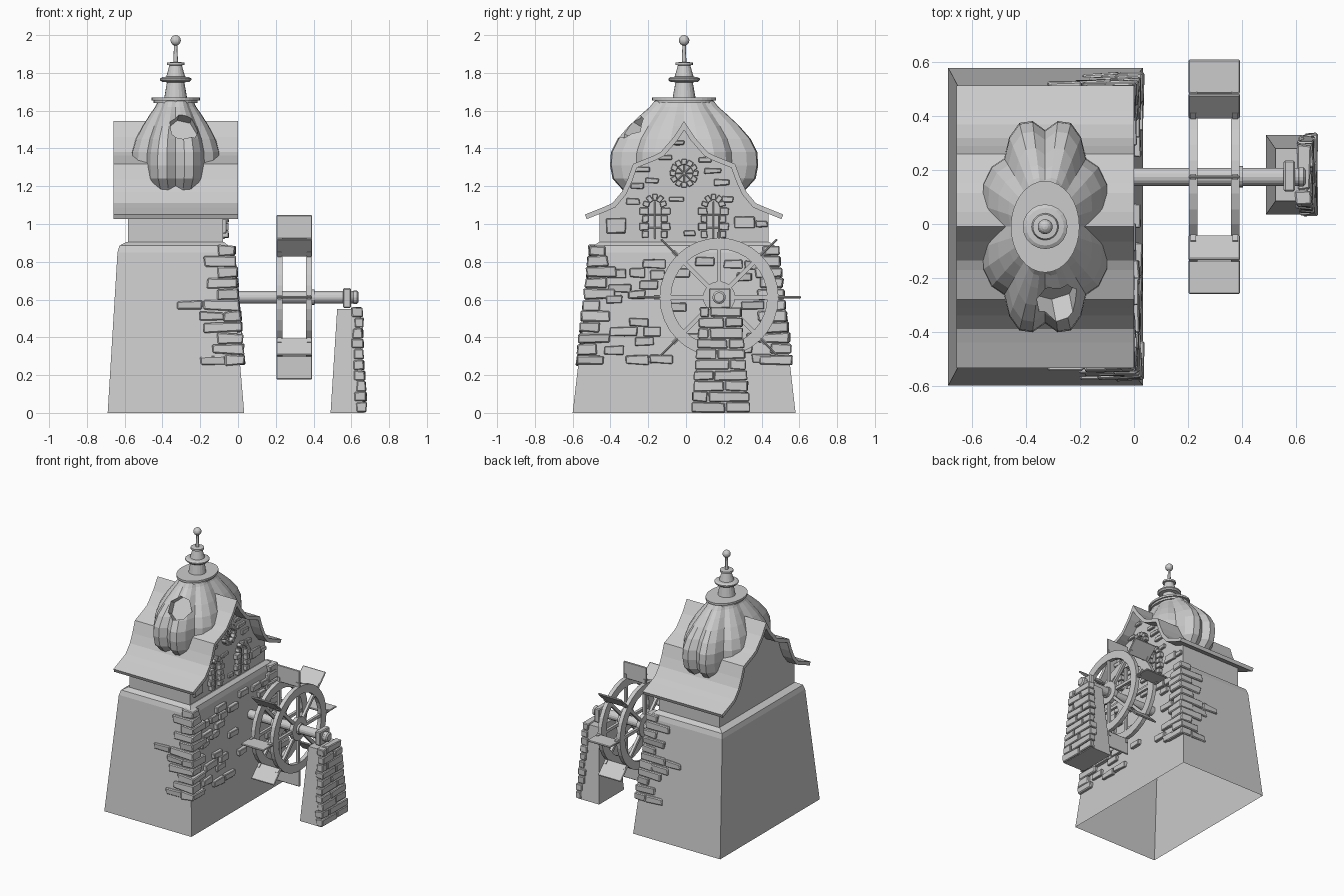
import bpy, bmesh, math, random
from mathutils import Matrix, Vector

if "Cube" in bpy.data.objects:
    bpy.data.objects.remove(bpy.data.objects["Cube"])

random.seed(4)
CY = -0.01  # building centre line


def finish(name, bm, bevel=0.0):
    bmesh.ops.recalc_face_normals(bm, faces=bm.faces)
    me = bpy.data.meshes.new(name)
    bm.to_mesh(me)
    bm.free()
    ob = bpy.data.objects.new(name, me)
    bpy.context.collection.objects.link(ob)
    if bevel:
        m = ob.modifiers.new("bevel", 'BEVEL')
        m.width, m.segments = bevel, 1
    return ob


def block(bm, c, s, rot=0.0, jit=0.0):
    mat = Matrix.Translation(c) @ Matrix.Rotation(rot, 4, 'X') @ Matrix.Diagonal((*s, 1))
    for v in bmesh.ops.create_cube(bm, size=1, matrix=mat)['verts']:
        v.co += Vector([random.uniform(-jit, jit) for _ in range(3)])


def loft(bm, rings, bottom=True, top=True, loop=False):
    rings = [[bm.verts.new(p) for p in r] for r in rings]
    n = len(rings[0])
    for a, b in zip(rings, rings[1:] + (rings[:1] if loop else [])):
        for i in range(n):
            bm.faces.new((a[i], a[(i + 1) % n], b[(i + 1) % n], b[i]))
    if bottom and not loop:
        bm.faces.new(rings[0][::-1])
    if top and not loop:
        bm.faces.new(rings[-1])


def lathe(bm, pts, seg, mat, loop=False):
    loft(bm, [[mat @ Vector((r * math.cos(2 * math.pi * i / seg), r * math.sin(2 * math.pi * i / seg), z))
               for i in range(seg)] for r, z in pts], loop=loop)


def rect(x0, x1, y0, y1, z):
    return [(x0, y0, z), (x1, y0, z), (x1, y1, z), (x0, y1, z)]


# Tapered lower walls with open underside
bm = bmesh.new()
loft(bm, [rect(-.69, .033, -.60, .58, 0), rect(-.638, -.04, -.502, .482, .85),
          rect(-.628, -.05, -.49, .47, .885), rect(-.59, -.075, -.46, .44, .905)], bottom=False)
finish("lower_walls", bm)

# Roof profile (half), swept along x as a thin shell
half = [(0, 1.545), (.055, 1.46), (.125, 1.38), (.16, 1.362), (.27, 1.318), (.30, 1.235),
        (.33, 1.17), (.38, 1.11), (.43, 1.088), (.525, 1.05)]
prof = [(-y, z) for y, z in half[:0:-1]] + half
bm = bmesh.new()
rows = [[bm.verts.new((x, y + CY, z)) for x in (-.66, 0)] for y, z in prof]
for a, b in zip(rows, rows[1:]):
    bm.faces.new((a[0], a[1], b[1], b[0]))
roof = finish("roof", bm)
if roof.data.polygons[0].normal.z < 0:
    roof.data.flip_normals()
m = roof.modifiers.new("thickness", 'SOLIDIFY')
m.thickness, m.offset, m.use_even_offset = .026, -1, True

# Upper walls with gables under the roof
g = [(y, z - .018) for y, z in half[:-1]] + [(.447, 1.062), (.447, .89)]
g = [(-y, z) for y, z in g[:0:-1]] + g
bm = bmesh.new()
loft(bm, [[(x, y + CY, z) for y, z in g] for x in (-.583, -.08)])
finish("upper_walls", bm)

# Lobed onion dome, narrower in x
bm = bmesh.new()
dome_prof = [(.27, 1.10), (.355, 1.19), (.403, 1.24), (.417, 1.31), (.412, 1.38), (.375, 1.45),
             (.31, 1.52), (.24, 1.58), (.19, 1.62), (.165, 1.65)]
rings = []
for r, z in dome_prof:
    ring = []
    for i in range(32):
        t = 2 * math.pi * i / 32
        k = r * (1 - .14 * (1 - abs(math.sin(4 * t))) * min(1, r / .3))
        ring.append((-.33 + .6 * k * math.cos(t), CY + k * math.sin(t), z))
    rings.append(ring)
loft(bm, rings)
dome = finish("dome", bm)

# Broken opening in the dome
bm = bmesh.new()
aim = Vector((.15, -.8, .5)).normalized()
mat = (Matrix.Translation((-.285, -.29, 1.51)) @ aim.to_track_quat('Z', 'Y').to_matrix().to_4x4()
       @ Matrix.Diagonal((.08, .09, 1, 1)))
lathe(bm, [(1, -.07), (1, .2)], 7, mat)
cutter = finish("dome_cutter", bm)
cutter.hide_render = True
m = dome.modifiers.new("opening", 'BOOLEAN')
m.operation, m.object, m.solver = 'DIFFERENCE', cutter, 'EXACT'
bpy.context.view_layer.objects.active = dome
bpy.ops.object.modifier_apply(modifier=m.name)
bpy.data.objects.remove(cutter)

# Oval collar and stepped finial
bm = bmesh.new()
at = Matrix.Translation((-.33, CY, 0))
lathe(bm, [(.155, 1.64), (.155, 1.655), (.17, 1.655), (.17, 1.67)], 32, at @ Matrix.Diagonal((.75, 1, 1, 1)))
lathe(bm, [(.062, 1.66), (.046, 1.75), (.072, 1.752), (.083, 1.762), (.083, 1.77), (.07, 1.778), (.05, 1.78),
           (.033, 1.84), (.046, 1.842), (.046, 1.855), (.012, 1.858), (.009, 1.95)], 20, at)
bmesh.ops.create_uvsphere(bm, u_segments=14, v_segments=8, radius=.028,
                          matrix=Matrix.Translation((-.33, CY, 1.972)))
finish("finial", bm)

# Corner stones, alternating long and short, wrapping onto front and back
wall_x = lambda z: .033 - .086 * z
bm = bmesh.new()
for s in (-1, 1):
    for i in range(11):
        z = .28 + i * .058
        yw = CY + s * (.59 - .115 * z + .014)
        L, W = random.uniform(.09, .14) + .06 * (i % 2), random.uniform(.09, .12) + .05 * ((i + 1) % 2)
        if i == 10:
            L = W = .09
        block(bm, (wall_x(z) + .026 - L / 2, yw - s * W / 2, z), (L, W, .053), jit=.006)
        if i in (0, 4, 5):
            block(bm, (wall_x(z) - L - .04, yw - s * .03, z - .002), (.13, .055, .048), jit=.006)
finish("corner_stones", bm, .006)

# Scattered stones on the wheel side
bm = bmesh.new()
for y, z, w in [(-.37, .74, .1), (-.17, .79, .12), (-.26, .74, .08), (-.15, .73, .08), (-.2, .675, .1), (-.35, .66, .12),
                (-.26, .625, .09), (-.38, .6, .08), (-.25, .48, .1), (-.33, .43, .14), (-.18, .43, .09),
                (-.22, .38, .1), (-.38, .33, .1), (-.26, .28, .12), (-.13, .285, .12), (-.03, .74, .1),
                (.1, .8, .1), (.25, .79, .1), (.36, .78, .1), (.31, .72, .08), (.35, .57, .12),
                (.37, .4, .1), (.3, .34, .1), (.4, .29, .1), (-.05, .56, .1), (.03, .4, .09)]:
    block(bm, (wall_x(z), y, z), (.045, w, .045), jit=.005)
# Loose bricks on the gable
for y, z, w, h in [(-.36, .99, .1, .08), (.32, 1.01, .11, .06), (.41, 1.0, .06, .03), (-.22, 1.29, .08, .025),
                   (-.17, 1.23, .07, .025), (-.25, 1.2, .07, .03), (.15, 1.28, .09, .025), (.2, 1.22, .08, .03),
                   (.11, 1.34, .07, .025), (-.1, 1.35, .07, .025), (-.27, 1.12, .07, .03), (.23, 1.13, .06, .03),
                   (-.03, 1.43, .06, .025), (-.04, 1.13, .08, .025), (.03, .95, .06, .03)]:
    block(bm, (-.08, y + CY, z), (.034, w, h), jit=.004)
finish("wall_stones", bm, .004)

# Arched window surrounds and round window
bm = bmesh.new()
for yc in (-.165, .145):
    for s in (-1, 1):
        for i in range(4):
            w = .034 + .014 * (i % 2)
            block(bm, (-.075, yc + s * (.033 + w / 2), .945 + i * .041), (.05, w, .037), jit=.002)
    for i in range(5):
        t = math.radians(18 + 36 * i)
        block(bm, (-.075, yc + .047 * math.cos(t), 1.09 + .052 * math.sin(t)), (.05, .034, .026), t, .002)
    block(bm, (-.08, yc, 1.02), (.02, .008, .2))
    for z in (.98, 1.05):
        block(bm, (-.08, yc, z), (.018, .07, .008))
for i in range(12):
    t = math.pi * i / 6
    block(bm, (-.075, CY + .06 * math.cos(t), 1.268 + .06 * math.sin(t)), (.05, .03, .028), t, .002)
    if i < 4:
        block(bm, (-.078, CY, 1.268), (.02, .1, .008), math.pi * i / 4)
finish("window_surrounds", bm, .003)

# Water wheel: two rims, hub discs, spokes, paddles
WHEEL = Matrix.Translation((0, .175, .612))
X = WHEEL @ Matrix.Rotation(math.pi / 2, 4, 'Y')
bm = bmesh.new()
for x in (.22, .376):
    lathe(bm, [(.255, x - .015), (.315, x - .015), (.315, x + .015), (.255, x + .015)], 32, X, loop=True)
    lathe(bm, [(.085, x - .014), (.085, x + .014)], 20, X)
finish("wheel_rims", bm)
bm, pb = bmesh.new(), bmesh.new()
for i in range(8):
    t = math.pi * i / 4
    d = Vector((0, math.cos(t), math.sin(t)))
    for x in (.22, .376):
        block(bm, WHEEL.translation + d * .195 + Vector((x, 0, 0)), (.02, .30, .022), t)
    block(pb, WHEEL.translation + d * .372 + Vector((.298, 0, 0)), (.19, .126, .012), t)
finish("wheel_spokes", bm)
finish("wheel_paddles", pb, .004)

# Axle with end cap and square bearing
bm = bmesh.new()
lathe(bm, [(.033, -.06), (.033, .61), (.035, .612), (.035, .63), (.025, .638)], 16, X)
lathe(bm, [(.04, .39), (.04, .405)], 16, X)
finish("axle", bm)
bm = bmesh.new()
block(bm, (.577, .178, .608), (.042, .115, .105))
finish("bearing", bm, .006)

# Tapered outer pier with stone facing
bm = bmesh.new()
loft(bm, [rect(.49, .665, .035, .33, 0), rect(.525, .642, .085, .28, .55)])
finish("pier", bm)
bm = bmesh.new()
for i in range(10):
    z = .03 + i * .056
    y0, y1 = .022 + .09 * z, .345 - .09 * z
    cut = y0 + (y1 - y0) * (.36 if i % 2 else .62) + random.uniform(-.03, .03)
    for a, b in ((y0, cut), (cut, y1)):
        dep = random.uniform(.04, .07)
        xf = .681 - .04 * z + random.uniform(-.006, .004)
        block(bm, (xf - dep / 2, (a + b) / 2, z), (dep, b - a - .008, .05), jit=.004)
finish("pier_stones", bm, .005)
